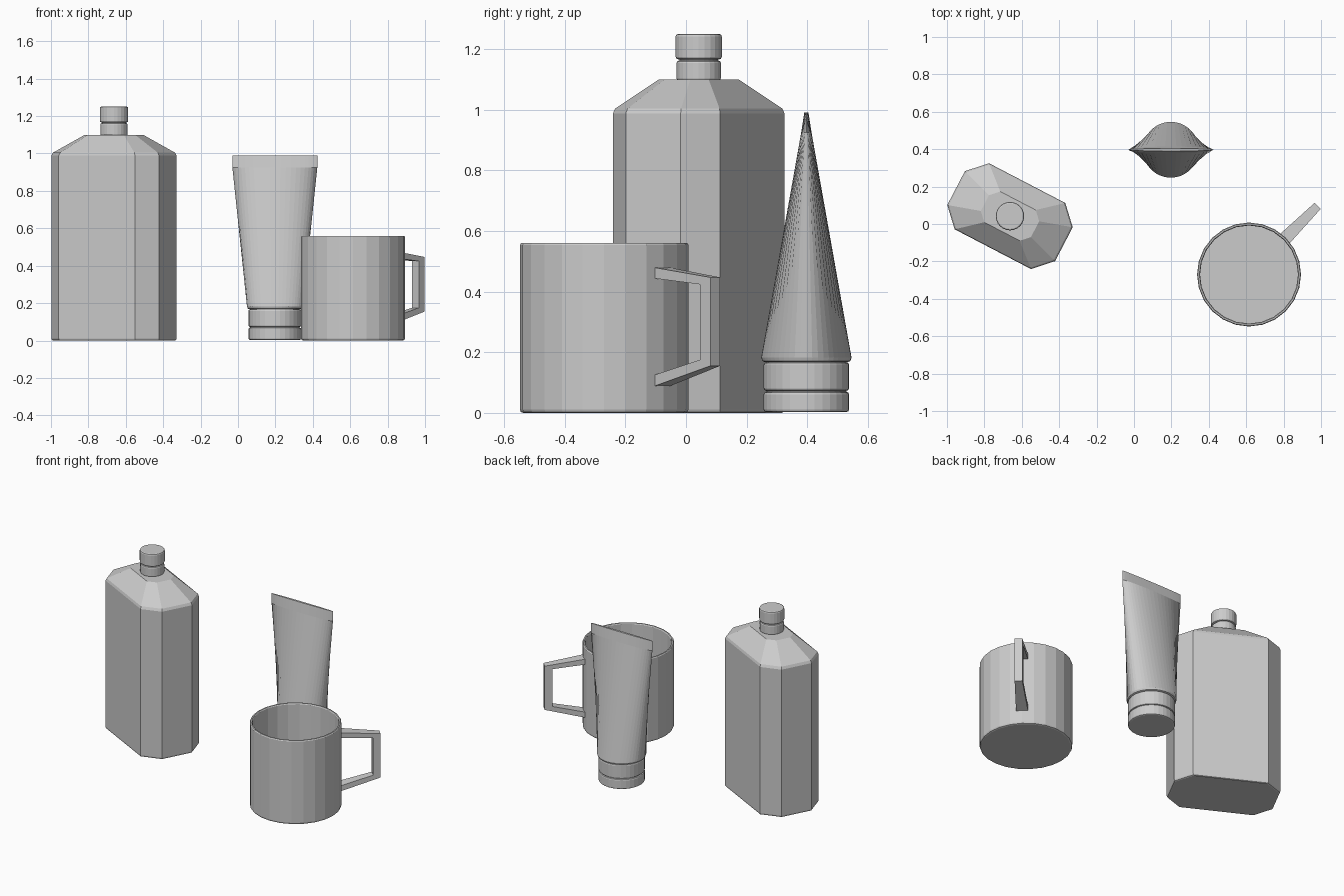
import bpy
import bmesh
from math import cos, sin, pi, radians
from mathutils import Matrix

if "Cube" in bpy.data.objects:
    bpy.data.objects.remove(bpy.data.objects["Cube"])


def finish(name, bm, loc, rot=0.0):
    bmesh.ops.recalc_face_normals(bm, faces=bm.faces)
    mesh = bpy.data.meshes.new(name)
    bm.to_mesh(mesh)
    bm.free()
    ob = bpy.data.objects.new(name, mesh)
    ob.matrix_world = Matrix.Translation(loc) @ Matrix.Rotation(rot, 4, 'Z')
    bpy.context.collection.objects.link(ob)
    return ob


def loft(name, rings, loc, rot=0.0):
    """Skin a stack of matching closed rings and cap both ends."""
    bm = bmesh.new()
    vs = [[bm.verts.new(p) for p in ring] for ring in rings]
    n = len(vs[0])
    for a, b in zip(vs, vs[1:]):
        for i in range(n):
            j = (i + 1) % n
            bm.faces.new((a[i], a[j], b[j], b[i]))
    bm.faces.new(vs[0][::-1])
    bm.faces.new(vs[-1])
    return finish(name, bm, loc, rot)


def ellipse(rx, ry, z, n):
    return [(rx * cos(2 * pi * i / n), ry * sin(2 * pi * i / n), z) for i in range(n)]


def lathe(name, profile, n, loc):
    return loft(name, [ellipse(r, r, z, n) for r, z in profile], loc)


def puck(name, r, z0, z1, n, loc, b=0.008):
    """Short cylinder with softened rims."""
    prof = [(r - b, z0), (r - b * 0.3, z0 + b * 0.3), (r, z0 + b),
            (r, z1 - b), (r - b * 0.3, z1 - b * 0.3), (r - b, z1)]
    return lathe(name, prof, n, loc)


# Bottle: chamfered rectangular body with sloped shoulders
BOTTLE = (-0.663, 0.042, 0)
corner = [(0.325, 0.102), (0.23, 0.199)]
octagon = (corner + [(-x, y) for x, y in corner[::-1]]
           + [(-x, -y) for x, y in corner] + [(x, -y) for x, y in corner[::-1]])
steps = [(0.97, 0), (0.99, 0.003), (1, 0.012), (1, 0.988), (0.975, 1.004), (0.465, 1.1)]
loft("bottle_body", [[(x * s, y * s, z) for x, y in octagon] for s, z in steps],
     BOTTLE, radians(-27.5))
puck("bottle_neck", 0.073, 1.095, 1.162, 24, BOTTLE)
lathe("bottle_neck_core", [(0.064, 1.15), (0.064, 1.18)], 24, BOTTLE)
puck("bottle_cap", 0.076, 1.166, 1.25, 24, BOTTLE)

# Squeeze tube: round base tapering to a flat crimped seal
TUBE = (0.197, 0.397, 0)
tube = [(0.138, 0.138, 0.168), (0.145, 0.145, 0.171), (0.149, 0.149, 0.182),
        (0.227, 0.017, 0.925), (0.227, 0.007, 0.99)]
loft("tube_body", [ellipse(rx, ry, z, 48) for rx, ry, z in tube], TUBE)
puck("tube_cap_lower", 0.141, 0.003, 0.069, 32, TUBE)
puck("tube_cap_upper", 0.141, 0.073, 0.167, 32, TUBE)
lathe("tube_cap_core", [(0.132, 0.05), (0.132, 0.175)], 32, TUBE)

# Mug: open cup with a thin wall
MUG = (0.615, -0.27, 0)
lathe("mug_cup", [(0.267, 0), (0.275, 0.003), (0.278, 0.012), (0.278, 0.554),
                  (0.274, 0.56), (0.266, 0.56), (0.262, 0.554), (0.262, 0.02)], 24, MUG)

# Mug handle: angular loop, narrower towards the outside
outer = [(0.265, 0.480), (0.518, 0.447), (0.518, 0.155), (0.265, 0.087)]
inner = [(0.265, 0.444), (0.472, 0.424), (0.472, 0.175), (0.265, 0.124)]
bm = bmesh.new()
sections = []
for (ro, zo), (ri, zi) in zip(outer, inner):
    wo, wi = (0.036 - 0.013 * (r - 0.265) / 0.253 for r in (ro, ri))
    sections.append([bm.verts.new(p) for p in
                     ((ro, -wo, zo), (ro, wo, zo), (ri, wi, zi), (ri, -wi, zi))])
for a, b in zip(sections, sections[1:]):
    for i in range(4):
        j = (i + 1) % 4
        bm.faces.new((a[i], a[j], b[j], b[i]))
bm.faces.new(sections[0])
bm.faces.new(sections[-1][::-1])
finish("mug_handle", bm, MUG, radians(45))
